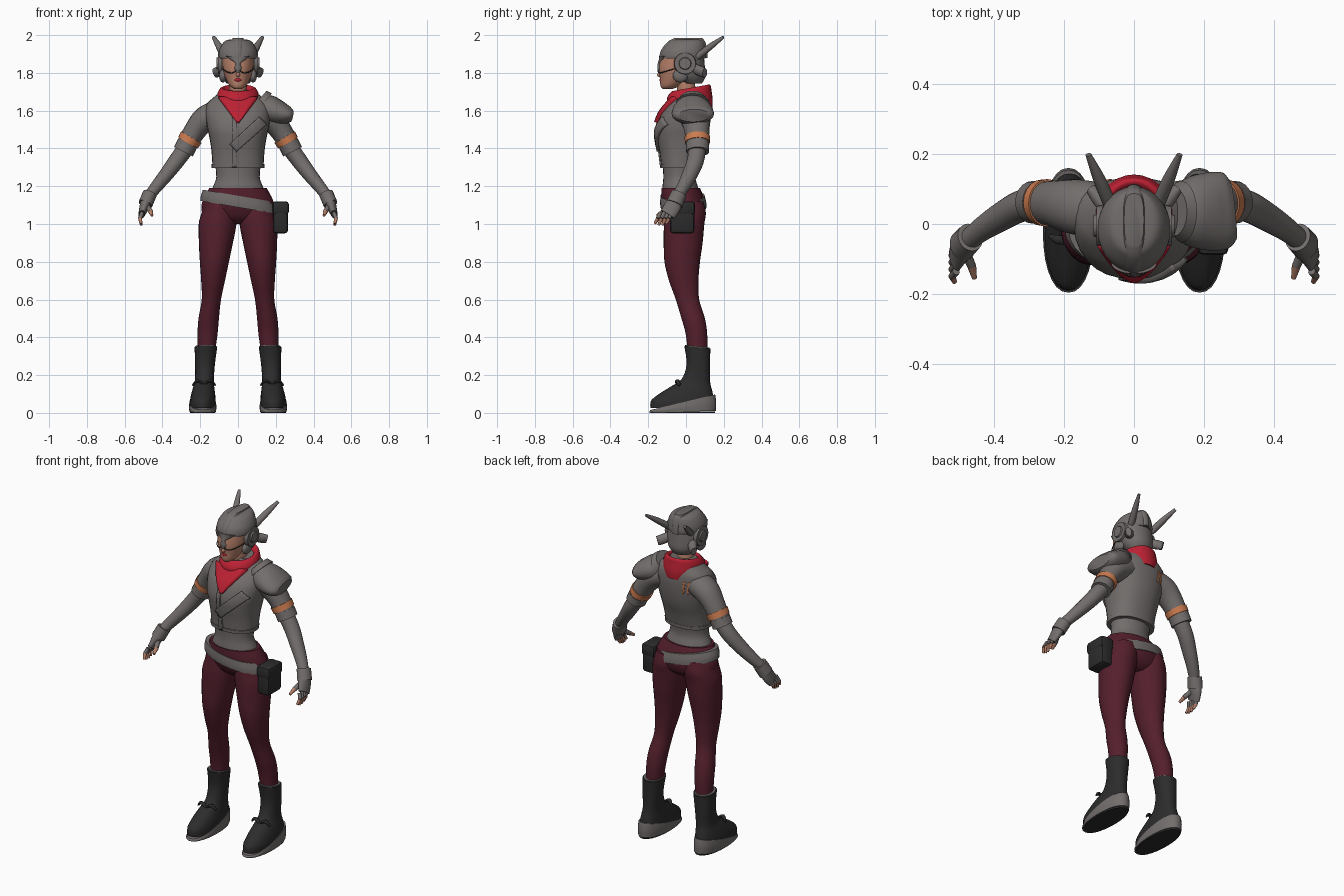
import bpy, bmesh, math
from mathutils import Vector

if "Cube" in bpy.data.objects:
    bpy.data.objects.remove(bpy.data.objects["Cube"], do_unlink=True)


def material(name, r, g, b):
    mat = bpy.data.materials.new(name)
    mat.use_nodes = True
    mat.diffuse_color = (r, g, b, 1)
    bsdf = mat.node_tree.nodes["Principled BSDF"]
    bsdf.inputs["Base Color"].default_value = (r, g, b, 1)
    bsdf.inputs["Roughness"].default_value = 0.8
    return mat


GREY = material("warm grey cloth", .17, .155, .15)
MAROON = material("maroon trousers", .09, .014, .026)
RED = material("red scarf", .5, .015, .033)
ORANGE = material("orange band", .6, .2, .08)
SKIN = material("skin", .48, .22, .145)
DARK = material("black leather", .025, .025, .025)


def finish(bm, name, mat, angle=40):
    """Turn a bmesh into a smooth shaded object with sharp creases."""
    bmesh.ops.recalc_face_normals(bm, faces=bm.faces)
    mesh = bpy.data.meshes.new(name)
    bm.to_mesh(mesh)
    bm.free()
    mesh.materials.append(mat)
    for face in mesh.polygons:
        face.use_smooth = True
    mesh.set_sharp_from_angle(angle=math.radians(angle))
    obj = bpy.data.objects.new(name, mesh)
    bpy.context.collection.objects.link(obj)
    return obj


def smooth_rings(rings, steps):
    """Catmull-Rom interpolation between the given cross-sections."""
    out = []
    for i in range(len(rings) - 1):
        a, b, c, d = (rings[max(0, min(len(rings) - 1, i + k))] for k in (-1, 0, 1, 2))
        for k in range(steps):
            t = k / steps
            out.append([q + t * (r - p + t * (2 * p - 5 * q + 4 * r - s + t * (3 * (q - r) + s - p))) / 2
                        for p, q, r, s in zip(a, b, c, d)])
    return out + [list(rings[-1])]


def skin_rings(name, loops, mat):
    bm = bmesh.new()
    rows = [[bm.verts.new(co) for co in loop] for loop in loops]
    n = len(rows[0])
    for low, high in zip(rows, rows[1:]):
        for i in range(n):
            j = (i + 1) % n
            bm.faces.new((low[i], low[j], high[j], high[i]))
    bm.faces.new(rows[0])
    bm.faces.new(rows[-1])
    return finish(bm, name, mat)


def outline(n, power):
    for i in range(n):
        a = math.tau * i / n
        c, s = math.cos(a), math.sin(a)
        yield (math.copysign(abs(c) ** (2 / power), c), math.copysign(abs(s) ** (2 / power), s))


def loft(name, mat, rings, side=1, tilt=(0, 0), power=2, steps=4, n=28):
    """Upright form from level sections (z, x, y, x radius, y radius); tilt fades at the ground."""
    loops = []
    for z, x, y, rx, ry in smooth_rings(rings, steps):
        f = min(1, z * 20)
        loops.append([(side * (x + rx * u), y + ry * v, z + f * (tilt[0] * rx * u + tilt[1] * ry * v))
                      for u, v in outline(n, power)])
    return skin_rings(name, loops, mat)


def tube(name, mat, rings, side=1, steps=4, n=20):
    """Limb along a path of (x, y, z, depth radius, thickness radius)."""
    rings = smooth_rings(rings, steps)
    pts = [Vector(r[:3]) for r in rings]
    loops = []
    for i, r in enumerate(rings):
        along = (pts[min(i + 1, len(pts) - 1)] - pts[max(i - 1, 0)]).normalized()
        axis = Vector((0, 1, 0))
        u = (axis - along * axis.dot(along)).normalized()
        v = along.cross(u)
        loop = [pts[i] + u * (r[3] * c) + v * (r[4] * s) for c, s in outline(n, 2)]
        loops.append([(side * p.x, p.y, p.z) for p in loop])
    return skin_rings(name, loops, mat)


def ball(name, mat, centre, size):
    bm = bmesh.new()
    bmesh.ops.create_uvsphere(bm, u_segments=20, v_segments=12, radius=1)
    for v in bm.verts:
        v.co = [c + s * k for c, s, k in zip(centre, size, v.co)]
    return finish(bm, name, mat)


def block(name, mat, centre, size, bevel):
    bm = bmesh.new()
    bmesh.ops.create_cube(bm, size=1)
    for v in bm.verts:
        v.co = [c + s * k for c, s, k in zip(centre, size, v.co)]
    bmesh.ops.bevel(bm, geom=bm.edges[:], offset=bevel, segments=2, affect='EDGES', profile=.5)
    return finish(bm, name, mat)


def cloth_strip(name, mat, start, end, w0, w1, target, thick, back=False):
    """Flat strip from start to end (x, z), pressed on to the front or back of the jacket."""
    bm = bmesh.new()
    a, b = Vector(start), Vector(end)
    across = (b - a).orthogonal().normalized()
    rows = []
    for i in range(17):
        t = i / 16
        mid, w = a.lerp(b, t), w0 + (w1 - w0) * t
        row = [mid + across * w * (k / 4 - 1) for k in range(9)]
        rows.append([bm.verts.new((p.x, .3 if back else -.3, p.y)) for p in row])
    for low, high in zip(rows, rows[1:]):
        for k in range(8):
            bm.faces.new((low[k], low[k + 1], high[k + 1], high[k]))
    obj = finish(bm, name, mat)
    wrap = obj.modifiers.new("press", 'SHRINKWRAP')
    wrap.target, wrap.wrap_method, wrap.use_project_y = target, 'PROJECT', True
    wrap.use_positive_direction, wrap.use_negative_direction = not back, back
    solid = obj.modifiers.new("thickness", 'SOLIDIFY')
    solid.thickness, solid.offset = thick, 0
    return obj


# Torso, jacket and hips
loft("shirt_waist", GREY, [(1.13, 0, -.025, .15, .1), (1.19, 0, -.03, .135, .095),
                           (1.25, 0, -.035, .115, .085), (1.34, 0, -.03, .125, .095)])
jacket = loft("jacket", GREY, [
    (1.3, 0, -.03, .135, .1), (1.38, 0, -.025, .14, .115), (1.45, 0, -.02, .15, .133),
    (1.51, 0, -.015, .163, .14), (1.58, 0, 0, .172, .132), (1.635, 0, .02, .165, .11),
    (1.67, 0, .03, .13, .092), (1.71, 0, .035, .08, .07)], power=2.3)
loft("jacket_hem", GREY, [(1.297, 0, -.03, .139, .104), (1.318, 0, -.03, .14, .106)], power=2.3)
loft("hips", MAROON, [(1.0, 0, 0, .08, .05), (1.03, 0, -.002, .17, .088), (1.08, 0, -.007, .194, .11),
                      (1.13, 0, -.016, .184, .114), (1.19, 0, -.028, .152, .102)])
loft("belt", GREY, [(1.088, .002, -.013, .2, .122), (1.115, 0, -.015, .197, .122),
                    (1.15, -.002, -.018, .184, .117)], tilt=(-.17, 0))
cloth_strip("sash", GREY, (.125, 1.545), (-.025, 1.405), .026, .026, jacket, .03)
cloth_strip("jacket_placket", GREY, (-.02, 1.56), (-.02, 1.3), .012, .012, jacket, .016)
for x in (-.1, -.075):
    cloth_strip("back_stripe", ORANGE, (x, 1.61), (x + .01, 1.54), .006, .004, jacket, .008, back=True)

# Scarf, higher behind the neck
loft("scarf_collar", RED, [(1.6, 0, .04, .085, .1), (1.64, 0, .025, .11, .116), (1.685, 0, .017, .11, .118),
                           (1.715, 0, .024, .096, .106), (1.718, 0, .025, .08, .088),
                           (1.675, 0, .02, .06, .06)], tilt=(0, .18))
cloth_strip("scarf_point", RED, (0, 1.66), (0, 1.535), .1, .006, jacket, .04)

# Pouch on the left hip
block("pouch", DARK, (.225, -.02, 1.03), (.08, .13, .16), .018)
block("pouch_flap", DARK, (.226, -.02, 1.085), (.086, .136, .07), .015)

# Head, face and helmet
loft("neck", SKIN, [(1.64, 0, .01, .05, .05), (1.78, 0, -.005, .045, .048)])
loft("face", SKIN, [(1.715, 0, -.098, .02, .026), (1.73, 0, -.085, .042, .05), (1.77, 0, -.058, .065, .08),
                    (1.82, 0, -.042, .08, .102), (1.885, 0, -.032, .084, .104)])
ball("nose", SKIN, (0, -.137, 1.79), (.011, .016, .013))
ball("lips", RED, (0, -.131, 1.763), (.019, .01, .01))
loft("helmet_back", GREY, [(1.745, 0, .035, .06, .05), (1.78, 0, .022, .088, .08),
                           (1.83, 0, .01, .102, .09), (1.89, 0, .005, .1, .09)])
loft("helmet_crown", GREY, [(1.876, 0, -.018, .1, .12), (1.89, 0, -.015, .104, .122),
                            (1.92, 0, -.011, .1, .116), (1.955, 0, 0, .082, .1),
                            (1.973, 0, .006, .06, .084), (1.979, 0, .008, .02, .04)])
loft("helmet_crest", GREY, [(1.878, 0, -.014, .034, .128), (1.92, 0, -.01, .034, .122),
                            (1.963, 0, .002, .034, .1), (1.984, 0, .012, .028, .075)], power=3)
loft("brow_peak", GREY, [(1.802, 0, -.139, .01, .01), (1.825, 0, -.138, .02, .014),
                         (1.848, 0, -.135, .013, .015), (1.87, 0, -.122, .04, .022), (1.89, 0, -.112, .065, .03)])

for side, word in ((1, "left"), (-1, "right")):
    # Helmet fittings
    tube(word + "_visor_rim", DARK, [(.082, -.06, 1.822, .003, .003), (.06, -.115, 1.806, .003, .003),
                                     (.03, -.141, 1.8, .003, .003), (.01, -.149, 1.812, .003, .003)], side, n=8)
    ear = [(.085, -.005, 1.85, .06, .06), (.107, -.005, 1.85, .056, .056)]
    tube(word + "_ear_disc", GREY, ear, side, steps=1)
    tube(word + "_ear_cap", GREY, [(.1, -.005, 1.85, .036, .036), (.115, -.005, 1.85, .03, .03)], side, steps=1)
    tube(word + "_rear_pod", GREY, [(.07, .04, 1.825, .024, .026), (.1, .078, 1.808, .024, .028),
                                    (.122, .1, 1.8, .016, .026)], side)
    ball(word + "_cheek_guard", GREY, (side * .08, -.03, 1.785), (.02, .04, .036))
    tube(word + "_antenna", GREY, [(.07, .06, 1.885, .018, .02), (.1, .13, 1.94, .016, .018),
                                   (.13, .198, 1.99, .007, .009)], side, n=12)

    # Arms
    tube(word + "_sleeve", GREY, [(.11, .04, 1.585, .08, .07), (.175, .05, 1.555, .078, .068),
                                  (.23, .058, 1.49, .066, .058), (.282, .062, 1.4, .058, .053)], side)
    tube(word + "_cuff", GREY, [(.268, .062, 1.425, .061, .056), (.289, .062, 1.383, .061, .056)], side, steps=1)
    tube(word + "_armband", ORANGE, [(.247, .06, 1.46, .068, .062), (.264, .061, 1.43, .066, .06)], side, steps=1)
    tube(word + "_forearm", GREY, [(.27, .06, 1.41, .047, .045), (.325, .05, 1.335, .045, .043),
                                   (.38, .02, 1.262, .041, .038), (.43, -.012, 1.2, .035, .033),
                                   (.478, -.05, 1.14, .029, .028)], side)
    tube(word + "_glove_cuff", GREY, [(.467, -.038, 1.16, .042, .038), (.49, -.062, 1.105, .045, .038)], side, steps=1)
    tube(word + "_glove", GREY, [(.48, -.05, 1.14, .038, .032), (.496, -.072, 1.09, .045, .026),
                                 (.51, -.098, 1.05, .042, .017)], side)
    for i in range(4):
        y, drop = -.075 - .02 * i, .004 * abs(i - 1.5)
        knuckle = (.507, y, 1.06, .011, .011)
        middle = (.519, y - .014, 1.03, .0105, .0105)
        tip = (.512, y - .03, .99 + drop * 2, .007, .007)
        tube(f"{word}_finger_sleeve_{i + 1}", GREY, [knuckle, middle], side, n=10)
        tube(f"{word}_fingertip_{i + 1}", SKIN, [middle, tip], side, n=10)
    base, joint = (.478, -.085, 1.09, .015, .015), (.463, -.12, 1.066, .013, .013)
    tube(word + "_thumb_sleeve", GREY, [base, joint], side, n=10)
    tube(word + "_thumb_tip", SKIN, [joint, (.455, -.155, 1.045, .007, .007)], side, n=10)

    # Legs
    loft(word + "_leg", MAROON, [
        (1.12, .095, -.008, .08, .1), (1.06, .1, -.004, .092, .109), (1, .108, -.01, .1, .107),
        (.9, .117, -.015, .09, .103), (.8, .125, -.02, .077, .094), (.7, .132, -.012, .063, .078),
        (.6, .141, .008, .051, .062), (.5, .155, .038, .054, .062), (.42, .161, .055, .053, .057),
        (.32, .167, .062, .045, .052)], side)

    # Boots
    loft(word + "_boot", DARK, [
        (.348, .17, .06, .06, .069), (.25, .175, .065, .052, .062), (.17, .178, .052, .05, .076),
        (.13, .182, .03, .057, .108), (.09, .185, .005, .065, .142), (.05, .187, -.016, .068, .168),
        (.02, .187, -.017, .068, .172)], side, tilt=(0, -.1), power=2.2)
    loft(word + "_boot_lining", GREY, [(.33, .17, .06, .056, .064), (.353, .17, .06, .056, .064)],
         side, tilt=(0, -.1))
    loft(word + "_sole", GREY, [(.006, .187, -.018, .07, .176), (.03, .187, -.018, .073, .178),
                                (.056, .187, -.018, .07, .172)], side, tilt=(0, .24), power=2.2)
    loft(word + "_tread", DARK, [(0, .187, -.018, .066, .17), (.008, .187, -.018, .068, .173)], side, power=2.2)
    for k in (-1, 1):
        tube(f"{word}_bow_{'inner' if k < 0 else 'outer'}", DARK, [
            (.18, -.045, .15, .01, .006), (.18 + k * .035, -.045, .17, .013, .008),
            (.18 + k * .06, -.035, .145, .006, .005)], side, n=10)

# Armour plate on the left shoulder
tube("shoulder_plate", GREY, [(.11, .035, 1.645, .07, .055), (.16, .035, 1.612, .1, .072),
                              (.22, .036, 1.588, .112, .064), (.262, .038, 1.578, .108, .048),
                              (.283, .04, 1.574, .085, .034)])
tube("shoulder_plate_lip", GREY, [(.112, .035, 1.66, .07, .06), (.135, .035, 1.64, .088, .068)], steps=1)
